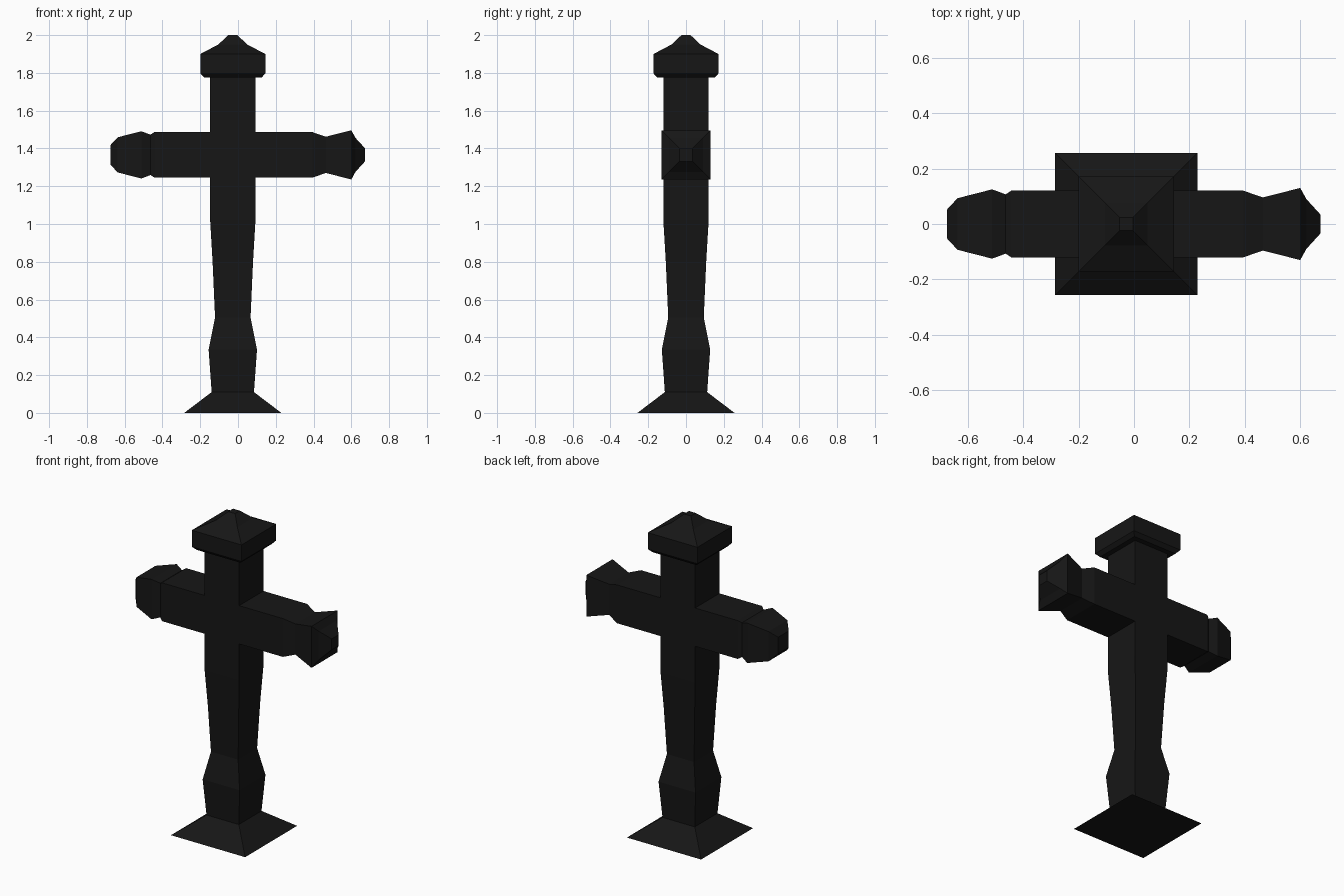
import bpy
from mathutils import Matrix

if "Cube" in bpy.data.objects:
    bpy.data.objects.remove(bpy.data.objects["Cube"])

PI_2 = 1.5707963
POST_X = -0.0275
ARM_Z = 1.366

black = bpy.data.materials.new("black_stone")
black.diffuse_color = (0.008, 0.008, 0.008, 1)
black.use_nodes = True
black.node_tree.nodes["Principled BSDF"].inputs["Base Color"].default_value = black.diffuse_color


def square_loft(name, profile, matrix, close_start=True):
    """Square rings (height, half width) stacked along local z."""
    verts, faces = [], []
    for h, r in profile:
        verts += [(-r, -r, h), (r, -r, h), (r, r, h), (-r, r, h)]
    for i in range(len(profile) - 1):
        for k in range(4):
            a, b = 4 * i + k, 4 * i + (k + 1) % 4
            faces.append((a, b, b + 4, a + 4))
    n = len(verts)
    faces.append((n - 4, n - 3, n - 2, n - 1))
    if close_start:
        faces.append((3, 2, 1, 0))
    mesh = bpy.data.meshes.new(name)
    mesh.from_pydata(verts, [], faces)
    mesh.transform(matrix)
    mesh.materials.append(black)
    obj = bpy.data.objects.new(name, mesh)
    bpy.context.collection.objects.link(obj)
    return obj


# Upright post: flared foot, swollen lower shaft, taper, roofed cap
square_loft("post", [
    (0, 0.257), (0.11, 0.112), (0.335, 0.128), (0.505, 0.094),
    (0.80, 0.107), (1.02, 0.12), (1.775, 0.12), (1.775, 0.152),
    (1.797, 0.172), (1.90, 0.172), (1.95, 0.077), (2.0, 0.024)],
    Matrix.Translation((POST_X, 0, 0)))

# Arms start on the post's side faces; heights are distances from x = 0
move = Matrix.Translation((0, 0, ARM_Z))
square_loft("right_arm", [
    (POST_X + 0.12, 0.12), (0.395, 0.12), (0.465, 0.096),
    (0.60, 0.13), (0.622, 0.09), (0.673, 0.034)],
    move @ Matrix.Rotation(PI_2, 4, 'Y'), close_start=False)
square_loft("left_arm", [
    (0.12 - POST_X, 0.12), (0.443, 0.12), (0.463, 0.107),
    (0.512, 0.125), (0.637, 0.093), (0.675, 0.052)],
    move @ Matrix.Rotation(-PI_2, 4, 'Y'), close_start=False)
